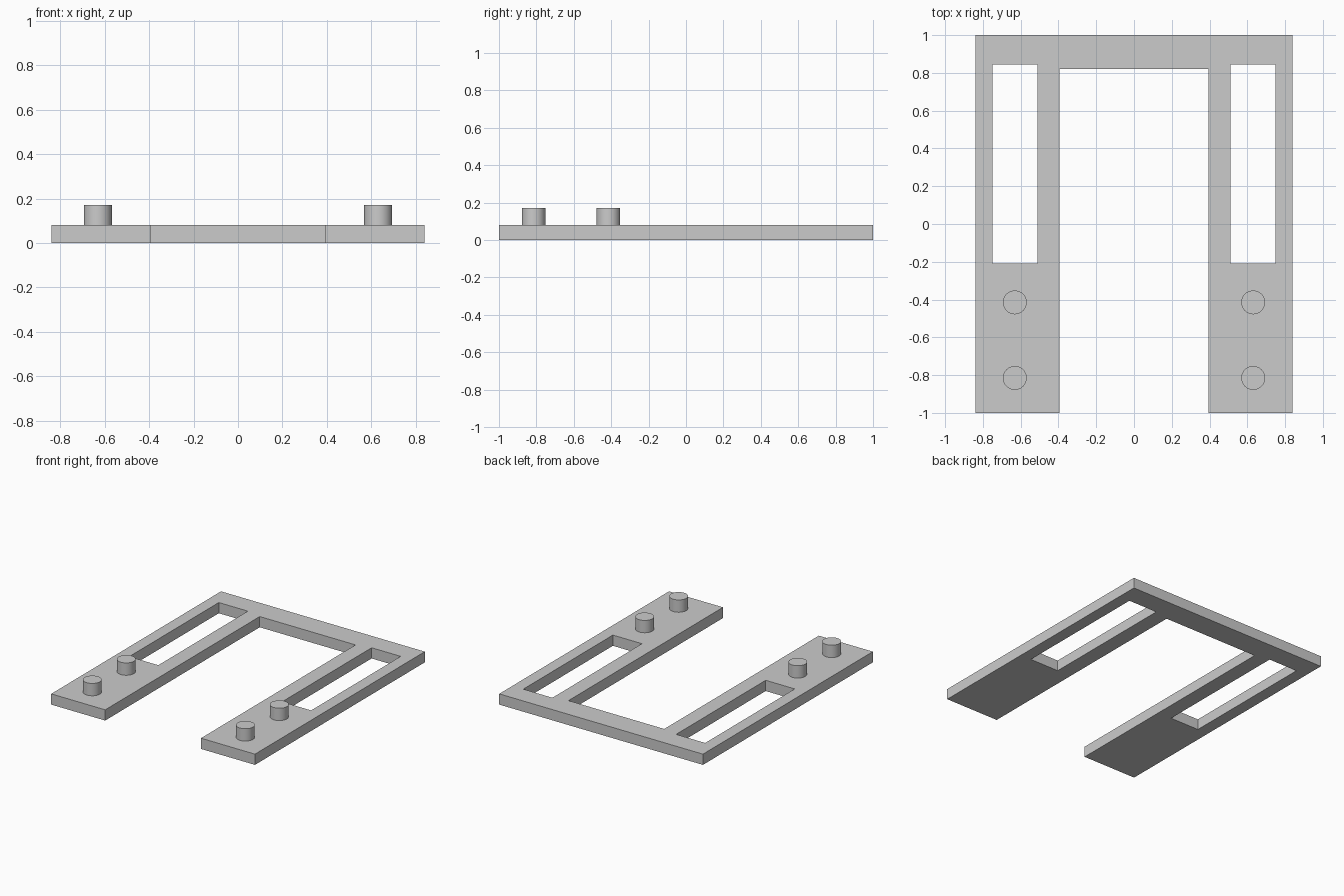
import bpy
import bmesh

cube = bpy.data.objects.get("Cube")
if cube:
    bpy.data.objects.remove(cube, do_unlink=True)

THICK = 0.08
PEG_TOP = 0.172
PEG_RADIUS = 0.063
PEG_X = 0.631

grey = bpy.data.materials.new("plain grey")
grey.use_nodes = True
colour = (0.6, 0.6, 0.6, 1)
grey.diffuse_color = colour
grey.node_tree.nodes["Principled BSDF"].inputs["Base Color"].default_value = colour


def finish(bm, name):
    bmesh.ops.recalc_face_normals(bm, faces=bm.faces[:])
    mesh = bpy.data.meshes.new(name)
    bm.to_mesh(mesh)
    bm.free()
    mesh.materials.append(grey)
    obj = bpy.data.objects.new(name, mesh)
    bpy.context.collection.objects.link(obj)
    return obj


def add_loop(bm, points):
    verts = [bm.verts.new((x, y, 0)) for x, y in points]
    for a, b in zip(verts, verts[1:] + verts[:1]):
        bm.edges.new((a, b))


# Forked plate: U-shaped outline with a slot in each leg
half = [(0.395, 0.82), (0.395, -1), (0.84, -1), (0.84, 1)]
slot = [(0.51, -0.21), (0.75, -0.21), (0.75, 0.845), (0.51, 0.845)]
bm = bmesh.new()
add_loop(bm, half + [(-x, y) for x, y in reversed(half)])
for side in (-1, 1):
    add_loop(bm, [(side * x, y) for x, y in slot])
bmesh.ops.triangle_fill(bm, edges=bm.edges[:], use_beauty=True, normal=(0, 0, 1))
ext = bmesh.ops.extrude_face_region(bm, geom=bm.faces[:])
top = [g for g in ext["geom"] if isinstance(g, bmesh.types.BMVert)]
bmesh.ops.translate(bm, verts=top, vec=(0, 0, THICK))
finish(bm, "forked_plate")

# Round pegs, two on each leg
for side, side_name in ((1, "left"), (-1, "right")):
    for y, place in ((-0.815, "front"), (-0.415, "rear")):
        bm = bmesh.new()
        bmesh.ops.create_cone(bm, cap_ends=True, segments=48, radius1=PEG_RADIUS,
                              radius2=PEG_RADIUS, depth=PEG_TOP - THICK)
        peg = finish(bm, f"{place}_{side_name}_peg")
        peg.location = (side * PEG_X, y, (PEG_TOP + THICK) / 2)
        # Smooth wall, flat caps
        for face in peg.data.polygons:
            face.use_smooth = abs(face.normal.z) < 0.5
        for edge in peg.data.edges:
            a, b = (peg.data.vertices[i].co.z for i in edge.vertices)
            edge.use_edge_sharp = abs(a - b) < 0.01
